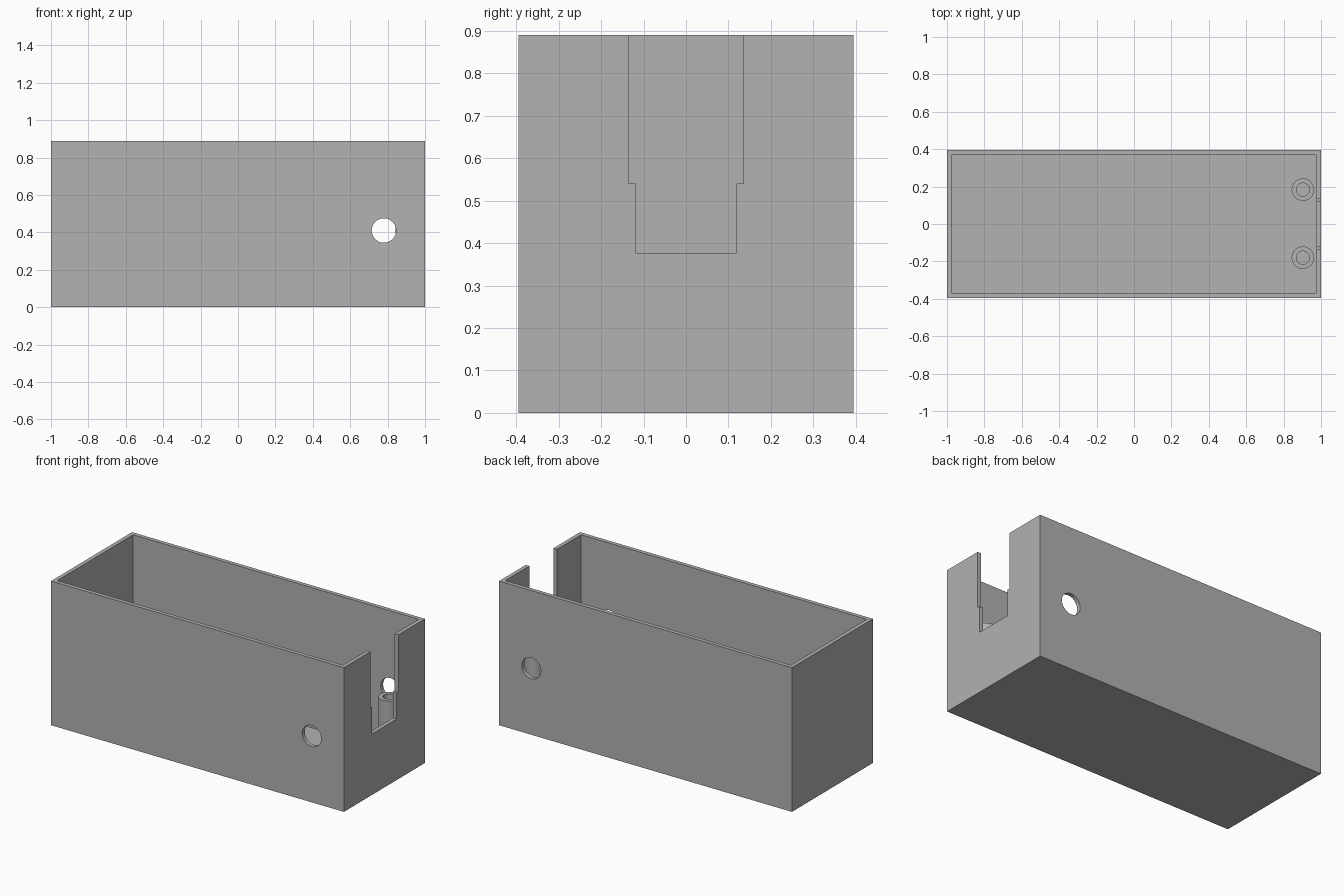
import bpy
import math

cube = bpy.data.objects.get("Cube")
if cube:
    bpy.data.objects.remove(cube, do_unlink=True)

LENGTH, DEPTH, HEIGHT, WALL = 2.0, 0.79, 0.89, 0.025
TOP = HEIGHT + 0.1

grey = bpy.data.materials.new("plain_grey")
grey.use_nodes = True
COLOUR = (0.445, 0.445, 0.445, 1)
grey.diffuse_color = COLOUR
grey.node_tree.nodes["Principled BSDF"].inputs["Base Color"].default_value = COLOUR


def box(name, low, high):
    """Axis-aligned box between two corners."""
    bpy.ops.mesh.primitive_cube_add(size=1, location=[(a + b) / 2 for a, b in zip(low, high)])
    ob = bpy.context.object
    ob.name = name
    ob.scale = [b - a for a, b in zip(low, high)]
    bpy.ops.object.transform_apply(location=True, rotation=False, scale=True)
    ob.data.materials.append(grey)
    return ob


def cylinder(name, radius, length, centre, rotation=(0, 0, 0)):
    bpy.ops.mesh.primitive_cylinder_add(vertices=64, radius=radius, depth=length,
                                        location=centre, rotation=rotation)
    ob = bpy.context.object
    ob.name = name
    bpy.ops.object.transform_apply(location=True, rotation=True, scale=True)
    ob.data.materials.append(grey)
    return ob


def cut(target, cutters):
    """Subtract each cutter, then discard it and smooth the round surfaces."""
    bpy.ops.object.select_all(action='DESELECT')
    target.select_set(True)
    bpy.context.view_layer.objects.active = target
    for cutter in cutters:
        cutter.hide_render = True
        mod = target.modifiers.new("cut", 'BOOLEAN')
        mod.operation, mod.solver, mod.object = 'DIFFERENCE', 'EXACT', cutter
        bpy.ops.object.modifier_apply(modifier=mod.name)
        bpy.data.objects.remove(cutter, do_unlink=True)
    bpy.ops.object.shade_smooth_by_angle(angle=math.radians(30))


# Open-topped case with a stepped slot in its left end and a hole through both long walls
hx, hy = LENGTH / 2, DEPTH / 2
case = box("case", (-hx, -hy, 0), (hx, hy, HEIGHT))
cut(case, [
    box("cavity", (-hx + WALL, -hy + WALL, WALL), (hx - WALL, hy - WALL, TOP)),
    box("slot_wide", (hx - 0.1, -0.135, 0.54), (hx + 0.1, 0.135, TOP)),
    box("slot_narrow", (hx - 0.1, -0.119, 0.377), (hx + 0.1, 0.119, TOP)),
    cylinder("cable_hole", 0.065, 1, (0.78, 0, 0.41), (math.pi / 2, 0, 0)),
])

# Pair of hollow screw posts standing on the floor beside the slot
POST_TOP = 0.465
for name, y in (("front_screw_post", -0.18), ("back_screw_post", 0.184)):
    base = WALL - 0.005
    post = cylinder(name, 0.06, POST_TOP - base, (0.903, y, (POST_TOP + base) / 2))
    cut(post, [cylinder("bore", 0.035, 1, (0.903, y, WALL + 0.5))])
